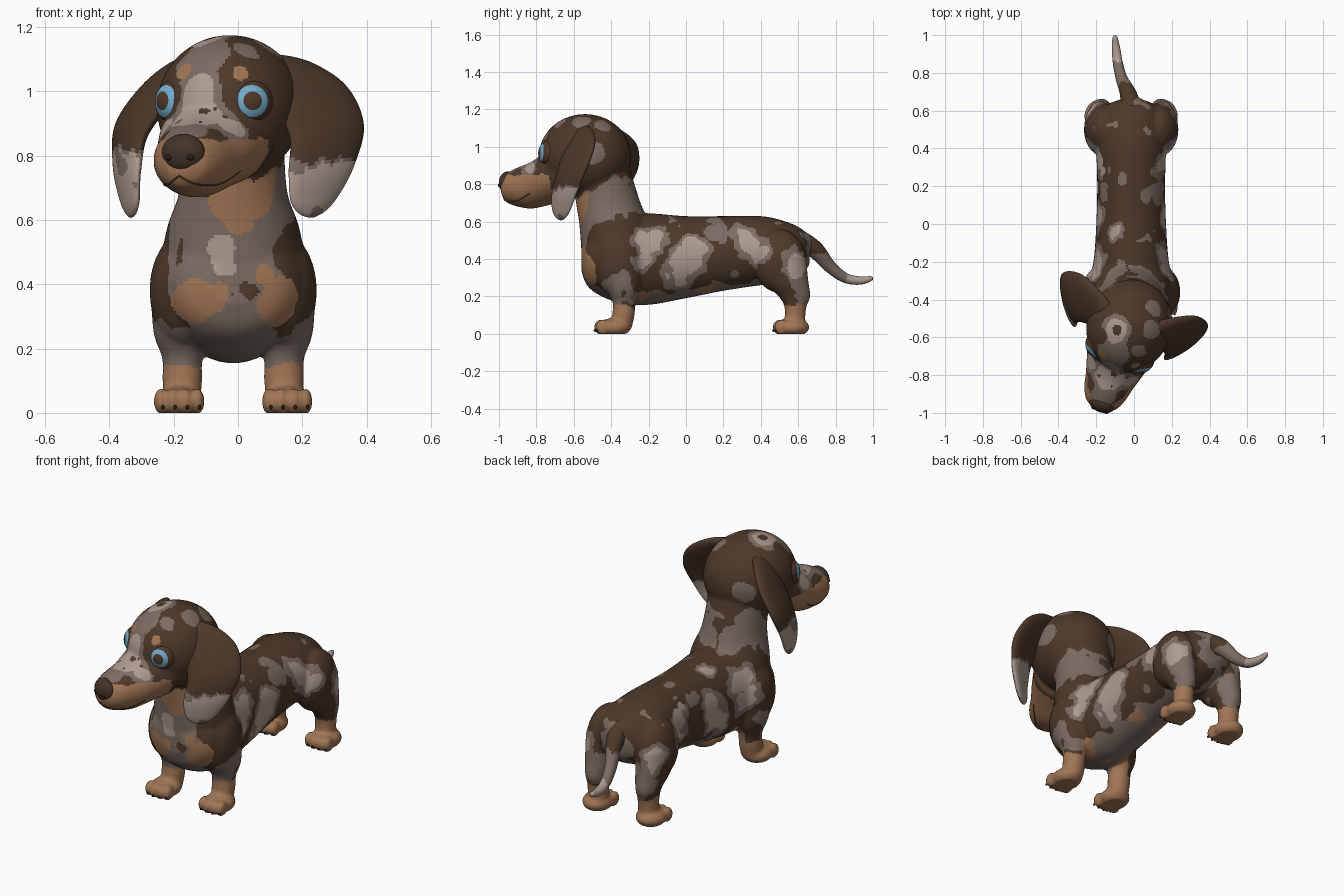
import bpy, bmesh, math
from mathutils import Vector, Matrix, noise
from mathutils.bvhtree import BVHTree

if "Cube" in bpy.data.objects:
    bpy.data.objects.remove(bpy.data.objects["Cube"])

X, Y, Z = Vector((1, 0, 0)), Vector((0, 1, 0)), Vector((0, 0, 1))
MID = -.015                                   # body centre line
HEAD = Matrix.Translation((-.025, -.54, .95)) @ Matrix.Rotation(math.radians(-20), 4, 'Z')
TO_HEAD = HEAD.inverted()
SIDES = (-1, 1)

PALETTE = {
    "chocolate": (.075, .040, .022), "grey_fur": (.20, .15, .125),
    "pale_fur": (.42, .33, .28), "tan_fur": (.36, .18, .09),
    "eye_blue": (.17, .42, .62), "near_black": (.022, .014, .010),
    "nose_brown": (.058, .032, .021),
}
DARK, GREY, PALE, TAN, BLUE, BLACK, NOSE = range(len(PALETTE))
materials = []
for name, rgb in PALETTE.items():
    mat = bpy.data.materials.new(name)
    mat.use_nodes = True
    mat.diffuse_color = (*rgb, 1)
    mat.node_tree.nodes["Principled BSDF"].inputs["Base Color"].default_value = (*rgb, 1)
    materials.append(mat)


def spline(rows, steps):
    """Smoothly interpolate rows of numbers."""
    pts, out = [Vector(r) for r in rows], []
    for i in range(len(pts) - 1):
        a, b, c = pts[max(i - 1, 0)], pts[i], pts[i + 1]
        d = pts[min(i + 2, len(pts) - 1)]
        for k in range(steps):
            t = k / steps
            out.append(b + (c - a) * (t / 2) + (a * 2 - b * 5 + c * 4 - d) * (t * t / 2)
                       + (b * 3 - a - c * 3 + d) * (t ** 3 / 2))
    return out + [pts[-1]]


def loft(bm, rows, u, v=None, matrix=Matrix(), steps=6, sides=36):
    """Skin elliptical rings; each row is x, y, z, radius along u, radius along v."""
    rows, rings = spline(rows, steps), []
    centres = [Vector(r[:3]) for r in rows]
    for i, (c, row) in enumerate(zip(centres, rows)):
        along = centres[min(i + 1, len(rows) - 1)] - centres[max(i - 1, 0)]
        side = v or along.cross(u).normalized()
        ru, rv = max(row[3], .002), max(row[4], .002)
        angles = [math.tau * k / sides for k in range(sides)]
        rings.append([bm.verts.new(matrix @ (c + u * ru * math.cos(a) + side * rv * math.sin(a)))
                      for a in angles])
    for r, s in zip(rings, rings[1:]):
        for k in range(sides):
            j = (k + 1) % sides
            bm.faces.new((r[k], r[j], s[j], s[k]))
    bm.faces.new(rings[0])
    bm.faces.new(rings[-1])


def ball(bm, centre, radii, matrix=Matrix()):
    place = matrix @ Matrix.Translation(centre) @ Matrix.Diagonal((*radii, 1))
    bmesh.ops.create_uvsphere(bm, u_segments=40, v_segments=48, radius=1, matrix=place)


def make(name, bm, colour=DARK):
    bmesh.ops.recalc_face_normals(bm, faces=bm.faces[:])
    mesh = bpy.data.meshes.new(name)
    bm.to_mesh(mesh)
    bm.free()
    obj = bpy.data.objects.new(name, mesh)
    bpy.context.collection.objects.link(obj)
    finish(obj, colour)
    return obj


def finish(obj, rule):
    """Colour by one index, or by a rule on each face centre."""
    obj.data.materials.clear()
    for mat in (materials if callable(rule) else [materials[rule]]):
        obj.data.materials.append(mat)
    for face in obj.data.polygons:
        face.material_index = rule(face.center) if callable(rule) else 0
    obj.data.shade_smooth()


# Chest patches: x, y, z, radius, colour
CHEST = [(-.055, -.56, .51, .045, PALE), (-.045, -.56, .46, .038, PALE),
         (.01, -.58, .68, .1, TAN), (.06, -.58, .72, .09, TAN), (0, -.56, .6, .05, TAN),
         (-.14, -.53, .35, .075, TAN), (-.07, -.55, .36, .045, TAN), (.13, -.53, .345, .075, TAN),
         (.08, -.55, .43, .035, TAN), (.03, -.57, .38, .03, DARK), (.17, -.49, .5, .075, DARK)]
# Body patches: sideways distance from the centre line, y, z, radius
BODY_PALE = [(.2, -.2, .5, .07), (.19, -.24, .4, .05), (.19, -.16, .55, .05), (.19, .04, .46, .06),
             (.19, -.01, .37, .075), (.18, -.05, .29, .045), (.18, .28, .57, .055),
             (.19, .33, .5, .055), (.19, .37, .42, .05), (.23, .6, .38, .06),
             (.09, -.06, .63, .03), (.12, .52, .61, .025)]
BODY_TAN = [(.12, -.25, .18, .06), (.1, .1, .22, .05)]
BODY_GREY = [(.1, -.57, .57, .12), (.15, -.35, .74, .11), (.15, -.42, .84, .09), (.17, -.47, .68, .1),
             (.08, -.26, .7, .08), (0, -.5, .26, .13), (.08, -.56, .45, .11), (.17, -.37, .22, .1),
             (0, .67, .43, .11), (.16, .62, .25, .1), (.17, .14, .56, .05), (.2, .47, .56, .05)]
# Head patches in head space: x, y, z, radius
HEAD_TAN = [(.105, -.19, .11, .026), (-.085, -.2, .115, .03)]
HEAD_DARK = [(.16, -.17, .01, .095), (-.15, -.17, .03, .085), (-.06, -.04, .22, .03),
             (-.16, -.11, .16, .06), (.05, -.27, .01, .02), (.02, -.27, -.01, .018),
             (.09, -.27, -.02, .02), (-.05, -.3, -.05, .016), (.03, -.33, -.06, .014),
             (.17, -.2, -.1, .04)]
HEAD_PALE = [(0, -.29, -.04, .08), (-.02, -.24, .05, .06), (-.06, -.05, .22, .07),
             (.1, -.27, -.07, .04), (-.12, -.25, -.06, .05)]
HEAD_GREY = [(0, -.39, -.08, .07), (-.04, -.15, .16, .1), (.12, .02, .19, .05), (.09, .13, .16, .05),
             (.15, -.22, -.08, .05), (.19, .1, .02, .07), (-.16, .16, 0, .06), (.1, -.12, .19, .04)]


def within(p, spots, extra=0):
    return any((p - Vector(s[:3])).length < s[3] + extra for s in spots)


def wobble(p, size):
    return p + (noise.noise_vector(p * 7) + noise.noise_vector(p * 21) * .5) * size


def head_coat(p):
    if within(p, HEAD_TAN):
        return TAN
    p = wobble(p, .022)
    if p.y < -.13 and p.z < -.105:
        return TAN
    if within(p, HEAD_DARK):
        return DARK
    if within(p, HEAD_PALE):
        return PALE
    if within(p, HEAD_PALE, .025) or within(p, HEAD_GREY):
        return GREY
    return DARK


def coat(p):
    speckle = noise.noise(p * 8 + X * 5)
    q = wobble(p, .055)
    if q.z > .72 + .45 * (q.y + .6):
        return head_coat(TO_HEAD @ p)
    near = wobble(p, .022)
    for patch in CHEST:
        if within(near, [patch]):
            return patch[4]
    p = q
    p.x = abs(p.x - MID)
    if near.z < .15:
        return TAN
    if within(p, BODY_PALE):
        return PALE
    if within(p, BODY_TAN):
        return TAN
    belly = p.x < .13 and p.z < .28 and p.y < .5
    if belly or speckle > .5 or within(p, BODY_PALE, .03) or within(p, BODY_GREY):
        return DARK if speckle < -.42 and p.z > .5 else GREY
    return DARK


# Body: torso, neck, skull, muzzle, legs and paws blended into one skin
bm = bmesh.new()
torso = [(.66, .43, .06, .06), (.62, .44, .14, .12), (.52, .44, .185, .165), (.4, .445, .185, .185),
         (.2, .43, .18, .2), (0, .41, .185, .22), (-.2, .4, .2, .245), (-.35, .4, .235, .235),
         (-.46, .4, .22, .195), (-.53, .4, .16, .14), (-.56, .4, .07, .06)]
loft(bm, [(MID, *row) for row in torso], X, Z)
neck = [(-.36, .45, .23, .2), (-.38, .58, .205, .19), (-.41, .68, .17, .175),
        (-.44, .8, .16, .165), (-.48, .92, .16, .17)]
loft(bm, [(MID, *row) for row in neck], X, Y)
ball(bm, (0, 0, 0), (.225, .25, .225), HEAD)
muzzle = [(-.1, -.09, .19, .15), (-.2, -.115, .165, .145), (-.3, -.155, .135, .125),
          (-.38, -.165, .115, .105), (-.44, -.17, .085, .078), (-.465, -.17, .045, .04)]
loft(bm, [(0, *row) for row in muzzle], X, Z, HEAD)
ball(bm, (-.01, .6, .48), (.08, .08, .075))

front_leg = [(-.36, .4, .1, .13), (-.335, .25, .09, .095), (-.33, .17, .063, .063),
             (-.335, .1, .062, .06), (-.345, .03, .055, .055)]
hind_leg = [(.52, .42, .09, .12), (.54, .28, .082, .115), (.58, .2, .062, .085),
            (.585, .14, .056, .058), (.58, .03, .054, .055)]
claws = bmesh.new()
for s in SIDES:
    ball(bm, (MID + s * .15, -.36, .38), (.11, .14, .18))
    ball(bm, (MID + s * .15, .5, .39), (.1, .14, .17))
    for leg, paw_y in ((front_leg, -.385), (hind_leg, .57)):
        loft(bm, [(MID + s * .158, *row) for row in leg], X, Y)
        paw_x = MID + s * .168
        ball(bm, (paw_x, paw_y, .035), (.08, .09, .05))
        for k in (-1.5, -.5, .5, 1.5):
            toe = Vector((paw_x + k * .038, paw_y - .075 + abs(k) * .01, .036))
            ball(bm, toe, (.022, .038, .042))
            ball(claws, toe + Vector((.006, -.032, -.018)), (.005, .007, .007))
body = make("body", bm)
remesh = body.modifiers.new("blend", 'REMESH')
remesh.mode, remesh.voxel_size = 'VOXEL', .009
relax = body.modifiers.new("relax", 'SMOOTH')
relax.factor, relax.iterations = .5, 9
graph = bpy.context.evaluated_depsgraph_get()
skin = bpy.data.meshes.new_from_object(body.evaluated_get(graph))
body.modifiers.clear()
body.data = skin
for vert in skin.vertices:
    vert.co.z = max(vert.co.z, 0)
finish(body, coat)
make("claws", claws, BLACK)

# Tail
bm = bmesh.new()
loft(bm, [(-.01, .6, .5, .06, .06), (-.03, .69, .45, .045, .047), (-.065, .77, .36, .032, .034),
          (-.085, .85, .3, .027, .027), (-.095, .93, .285, .022, .022), (-.1, .985, .295, .014, .014),
          (-.1, 1, .3, .004, .004)], X, steps=10)
make("tail", bm, lambda p: PALE if wobble(p, .05).y > .84 else
     DARK if wobble(p, .05).y < .73 and p.z > .43 else GREY)


# Ears
def ear_coat(p):
    edge = wobble(p, .04).z
    if edge < .8:
        return GREY if noise.noise(p * 11) > .3 else PALE
    return GREY if edge < .81 else DARK


ear = [(.1, .03, .15, .06, .02), (.165, .045, .12, .11, .03), (.24, .055, .045, .145, .036),
       (.305, .04, -.07, .138, .036), (.305, -.004, -.19, .122, .028), (.29, -.025, -.28, .09, .022),
       (.284, -.03, -.325, .05, .014), (.282, -.03, -.342, .01, .004)]
for s, label in zip(SIDES, ("right", "left")):
    bm = bmesh.new()
    width = Vector((.6 * s, .8, .1)).normalized()
    flare = .035 if s < 0 else 0
    loft(bm, [(s * (x + flare * min(1, (.15 - z) * 5)), y, z, *size) for x, y, z, *size in ear],
         width, None, HEAD, steps=10, sides=64)
    make(label + "_ear", bm, ear_coat)

    # Eye: dark pupil, iris and rim by angle from the gaze
    gaze = Vector((s * .5, -.86, .06)).normalized()
    centre = Vector((s * .146, -.198, .02)) - gaze * .063
    bm = bmesh.new()
    turn = gaze.to_track_quat('Z', 'Y').to_matrix().to_4x4()
    ball(bm, (0, 0, 0), (.076, .076, .076), HEAD @ Matrix.Translation(centre) @ turn)

    def eye_colour(p, centre=centre, gaze=gaze):
        angle = math.degrees((TO_HEAD @ p - centre).angle(gaze))
        return BLUE if 21 < angle < 42 else DARK
    make(label + "_eye", bm, eye_colour)

# Nose and nostrils
bm = bmesh.new()
ball(bm, (.005, -.437, -.143), (.071, .045, .061), HEAD)
make("nose", bm, NOSE)
bm = bmesh.new()
for s in SIDES:
    ball(bm, (.005 + s * .034, -.471, -.155), (.014, .009, .01), HEAD)
make("nostrils", bm, BLACK)

# Mouth line laid on the muzzle
bm = bmesh.new()
bm.from_mesh(body.data)
surface = BVHTree.FromBMesh(bm)
bm.free()
bm = bmesh.new()
for s in SIDES:
    line = spline([(0, -.47, -.215), (s * .05, -.43, -.24), (s * .1, -.35, -.245),
                   (s * .15, -.27, -.21)], 6)
    points = [surface.find_nearest(HEAD @ p)[0] for p in line]
    loft(bm, [(*p, .003, .003) for p in points], Z, steps=2, sides=8)
make("mouth", bm, DARK)
